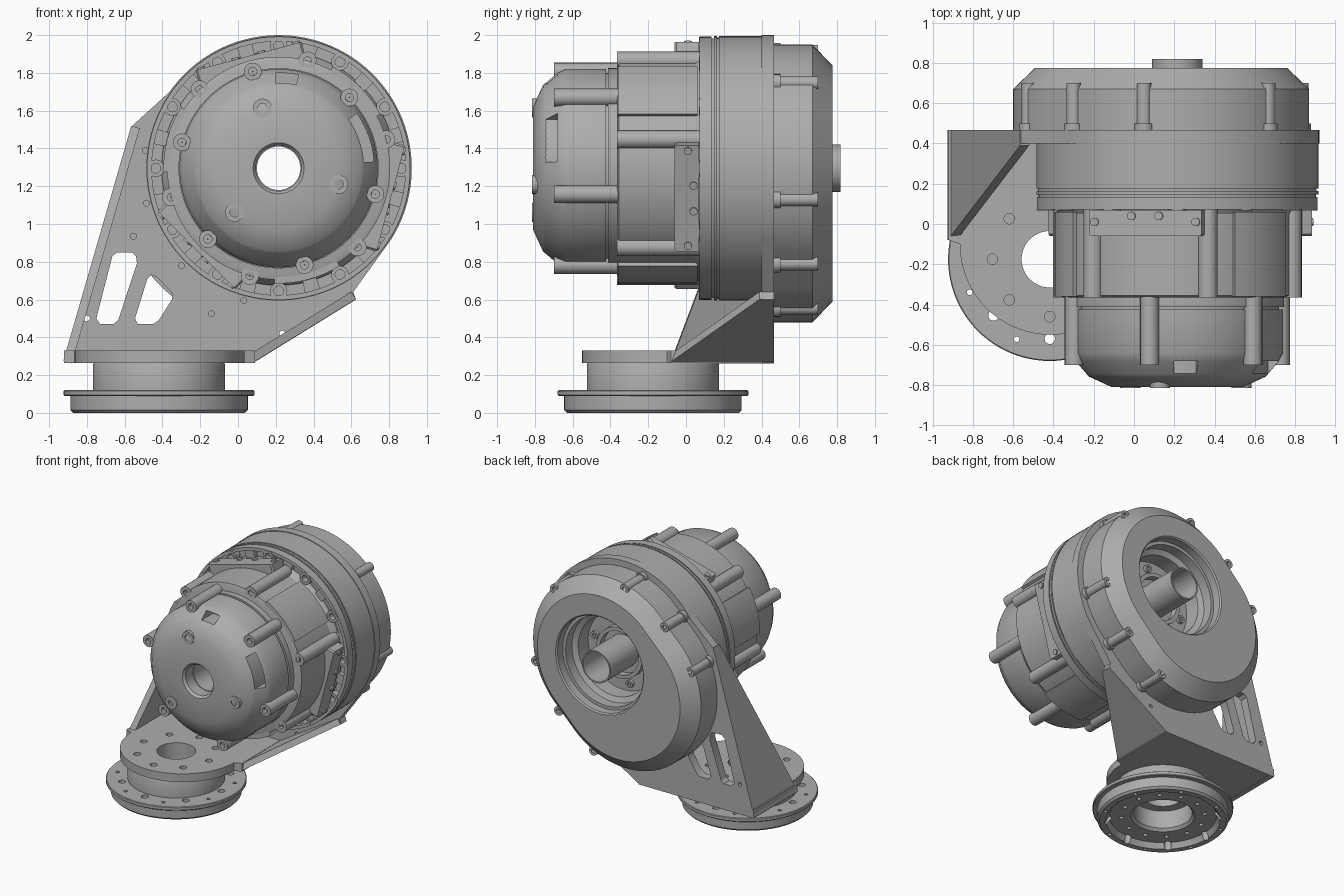
import bpy, bmesh
from math import sin, cos, pi, radians
from mathutils import Vector

if "Cube" in bpy.data.objects:
    bpy.data.objects.remove(bpy.data.objects["Cube"])

metal = bpy.data.materials.new("light_grey_metal")
metal.use_nodes = True
GREY = (0.42, 0.42, 0.42, 1)
metal.diffuse_color = GREY
metal.node_tree.nodes["Principled BSDF"].inputs["Base Color"].default_value = GREY

CX, CZ = 0.215, 1.295          # drive axis, running along y
BX, BY = -0.418, -0.175        # base axis, running along z
parts = []


def finish(name, bm):
    bmesh.ops.recalc_face_normals(bm, faces=bm.faces)
    me = bpy.data.meshes.new(name)
    bm.to_mesh(me)
    bm.free()
    me.materials.append(metal)
    ob = bpy.data.objects.new(name, me)
    bpy.context.collection.objects.link(ob)
    parts.append(ob)
    return ob


def loft(name, groups):
    """Skin each closed sequence of equal-length loops."""
    bm = bmesh.new()
    for loops in groups:
        rows = [[bm.verts.new(p) for p in lp] for lp in loops]
        n = len(rows[0])
        for a, b in zip(rows, rows[1:] + rows[:1]):
            for i in range(n):
                j = (i + 1) % n
                bm.faces.new((a[i], a[j], b[j], b[i]))
    return finish(name, bm)


def extrude(name, polys, vec):
    """Extrude flat 3D polygons along a vector."""
    bm = bmesh.new()
    vec = Vector(vec)
    for poly in polys:
        a = [bm.verts.new(p) for p in poly]
        b = [bm.verts.new(Vector(p) + vec) for p in poly]
        bm.faces.new(a)
        bm.faces.new(b[::-1])
        for i in range(len(a)):
            j = (i + 1) % len(a)
            bm.faces.new((a[j], a[i], b[i], b[j]))
    return finish(name, bm)


def cut(ob, cutter):
    m = ob.modifiers.new("cut", "BOOLEAN")
    m.object, m.operation, m.solver = cutter, "DIFFERENCE", "EXACT"
    bpy.context.view_layer.objects.active = ob
    bpy.ops.object.modifier_apply(modifier=m.name)
    parts.remove(cutter)
    bpy.data.objects.remove(cutter)


def circ_y(r, y, x=CX, z=CZ, n=96):
    return [(x + r * cos(2 * pi * i / n), y, z + r * sin(2 * pi * i / n)) for i in range(n)]


def circ_z(r, z, x=BX, y=BY, n=96):
    return [(x + r * cos(2 * pi * i / n), y + r * sin(2 * pi * i / n), z) for i in range(n)]


def polar(deg, r, x=CX, z=CZ):
    return x + r * cos(radians(deg)), z + r * sin(radians(deg))


def lathe(name, prof):
    return loft(name, [[circ_y(r, y) for r, y in prof]])


def sector(a0, a1, r0, r1, y, n=8):
    steps = [a0 + (a1 - a0) * i / n for i in range(n + 1)]
    pts = [polar(a, r0) for a in steps] + [polar(a, r1) for a in reversed(steps)]
    return [(x, y, z) for x, z in pts]


def bosses(name, spots, r, hole, y0, y1, depth=0.03):
    """Bolt bosses along y with a socket in the end at y0."""
    d = depth if y1 > y0 else -depth
    prof = [(r, y1), (r, y0), (hole, y0), (hole, y0 + d), (0.002, y0 + d), (0.002, y1)]
    return loft(name, [[circ_y(a, y, x, z, 20) for a, y in prof] for x, z in spots])


# Front housing with vent slots
housing = lathe("front_housing", [
    (.12, -.36), (.12, -.79), (.135, -.81), (.325, -.81), (.44, -.757), (.45, -.745),
    (.505, -.68), (.525, -.64), (.525, -.424), (.505, -.424), (.505, -.412),
    (.53, -.412), (.53, -.36)])
cut(housing, extrude("slot_cutter", [sector(78, 92, .452, .505, -.9),
                                     sector(4, 35, .452, .505, -.9, 16)], (0, .3, 0)))
bosses("housing_bosses", [polar(a, .53) for a in range(45, 400, 60)], .047, .022, -.70, -.36)
bosses("front_bolts", [polar(a, .33) for a in (105, 225, 345)], .05, .024, -.814, -.74, .02)

# Motor body and its three terminal plates
lathe("motor_body", [(.12, -.365), (.56, -.365), (.59, -.355), (.59, .05), (.62, .10), (.12, .10)])
bosses("body_bosses", [polar(a, .59) for a in range(15, 360, 60)], .048, .02, -.365, .08)
extrude("body_lands", [sector(a - 17, a + 17, .55, .61, -.36) for a in range(45, 400, 120)],
        (0, .42, 0))
for k, ang in enumerate((105, 225, 345)):
    e = Vector((cos(radians(ang)), 0, sin(radians(ang))))
    t = Vector((-e.z, 0, e.x))
    o = Vector((CX, 0, CZ))
    plate = [(-.29, -.05), (-.28, -.06), (.28, -.06), (.29, -.05), (.29, .07), (-.29, .07)]
    extrude(f"terminal_plate_{k}", [[o + e * .52 + t * u + Vector((0, y, 0)) for u, y in plate]],
            e * .095)
    heads = []
    for u, y in ((-.26, .01), (-.07, .04), (.07, .04), (.26, .01)):
        heads.append([o + e * .60 + t * (u + .021 * cos(i * pi / 8))
                      + Vector((0, y + .021 * sin(i * pi / 8), 0)) for i in range(16)])
    extrude(f"terminal_screws_{k}", heads, e * .025)

# Gear case with bolted rim
case = lathe("gear_case", [
    (.12, .09), (.61, .09), (.61, .12), (.672, .12), (.672, .072), (.697, .072), (.697, .135),
    (.688, .135), (.688, .147), (.70, .147), (.70, .165), (.692, .165), (.692, .175),
    (.70, .175), (.70, .40), (.12, .40)])
bosses("rim_bosses", [polar(a, .65) for a in range(0, 360, 30)], .046, .026, .068, .13, .045)
extrude("rim_ribs", [sector(a, a + 7, .60, .68, .085) for a in range(12, 360, 30)], (0, .05, 0))

# Bracket back plate with cut-outs
arc = [polar(a, .705) for a in range(-32, 146, 3)]
outline = [(-.92, .27), (.09, .27), (.625, .60), (.61, .64)] + arc + [(-.56, 1.52)]
back = extrude("bracket_back_plate", [[(x, .40, z) for x, z in outline]], (0, .067, 0))
window_a = [(-.75, .50), (-.73, .47), (-.66, .47), (-.635, .49), (-.535, .79), (-.54, .83),
            (-.56, .85), (-.64, .85), (-.665, .83)]
window_b = [(-.545, .50), (-.53, .47), (-.45, .47), (-.42, .49), (-.35, .60), (-.345, .63),
            (-.43, .72), (-.46, .73), (-.48, .71)]
holes = [(-.49, 1.39), (-.485, 1.11), (-.555, .935), (-.30, .78), (-.14, .525), (.03, .595),
         (.235, .42), (-.80, .50)]
polys = [[(x, .3, z) for x, z in w] for w in (window_a, window_b)]
polys += [circ_y(.016, .3, x, z, 12) for x, z in holes] + [circ_y(.13, .3)]
cut(back, extrude("window_cutter", polys, (0, .3, 0)))


# Tapered side walls of the bracket
def wall(name, p0, p1, inward):
    (x0, z0), (x1, z1) = p0, p1
    poly = [(x0, -.08, z0), (x0, .467, z0), (x1, .467, z1), (x1, .39, z1)]
    return extrude(name, [poly], inward)


wall("bracket_right_wall", (-.925, .275), (-.565, 1.52), (.045, 0, -.013))
wall("bracket_left_wall", (.085, .27), (.625, .602), (-.024, 0, .04))

# Bracket foot with bolt circle
foot_arc = [(-.415 + .45 * cos(radians(a)), -.10 + .45 * sin(radians(a))) for a in range(180, 361, 5)]
foot_pts = [(-.92, .467), (-.92, -.08)] + foot_arc + [(.09, -.08), (.09, .467)]
foot = extrude("bracket_foot", [[(x, y, .265) for x, y in foot_pts]], (0, 0, .065))


def ring_z(r, hole, n, z, off=0.0):
    return [circ_z(hole, z, BX + r * cos(2 * pi * (i + off) / n),
                   BY + r * sin(2 * pi * (i + off) / n), 14) for i in range(n)]


cut(foot, extrude("foot_cutter", ring_z(.285, .026, 8, .2) + [circ_z(.14, .2)], (0, 0, .3)))

# Round base, hollow underneath
base = loft("round_base", [[circ_z(r, z) for r, z in [
    (.455, 0), (.41, 0), (.385, .04), (.23, .04), (.21, .06), (.21, .2), (.14, .2), (.14, .265),
    (.345, .265), (.35, .255), (.35, .12), (.50, .12), (.505, .115), (.505, .095), (.50, .09),
    (.47, .09), (.47, .015)]]])
cut(base, extrude("base_cutter", ring_z(.395, .026, 8, -.1) + ring_z(.43, .014, 8, -.1, .5)
                  + ring_z(.30, .016, 12, -.1, .5)[:], (0, 0, .235)))


# Rear cover: stadium outline stretched toward the lower right
def stadium(r, y, d=.228, n=96):
    pts = []
    for i in range(n):
        a = 2 * pi * (i + .5) / n
        s = -d * .707 if cos(a - radians(225)) > 0 else 0
        pts.append((CX + s + r * cos(a), y, CZ + s + r * sin(a)))
    return pts


loft("rear_cover", [
    [stadium(.655, .46), stadium(.655, .67), stadium(.545, .775)]
    + [stadium(r, y, 0) for r, y in [(.385, .775), (.375, .765), (.375, .70), (.35, .70),
                                     (.35, .62), (.31, .60), (.31, .475), (.12, .475), (.12, .46)]]])
spots = [polar(a, .638) for a in (45, 105, -15)]
spots += [(-.30, 1.70), (.63, .79)] + [polar(a, .638, .054, 1.134) for a in (155, -65)]
bosses("cover_bosses", spots, .036, .016, .70, .46)
bosses("cover_nuts", spots, .047, .016, .50, .46, .01)
bosses("inner_bolts", [polar(a, .25) for a in range(15, 360, 60)], .03, .015, .50, .47, .015)
lathe("inner_ring", [(.20, .47), (.20, .53), (.17, .53), (.17, .47)])

# Hollow shaft through the whole drive
lathe("hollow_shaft", [(.126, -.70), (.126, .818), (.115, .818), (.115, -.70)])

# Smooth round faces, keep edges sharp
bpy.ops.object.select_all(action="DESELECT")
for ob in parts:
    ob.select_set(True)
bpy.context.view_layer.objects.active = parts[0]
bpy.ops.object.shade_smooth_by_angle(angle=radians(28))
